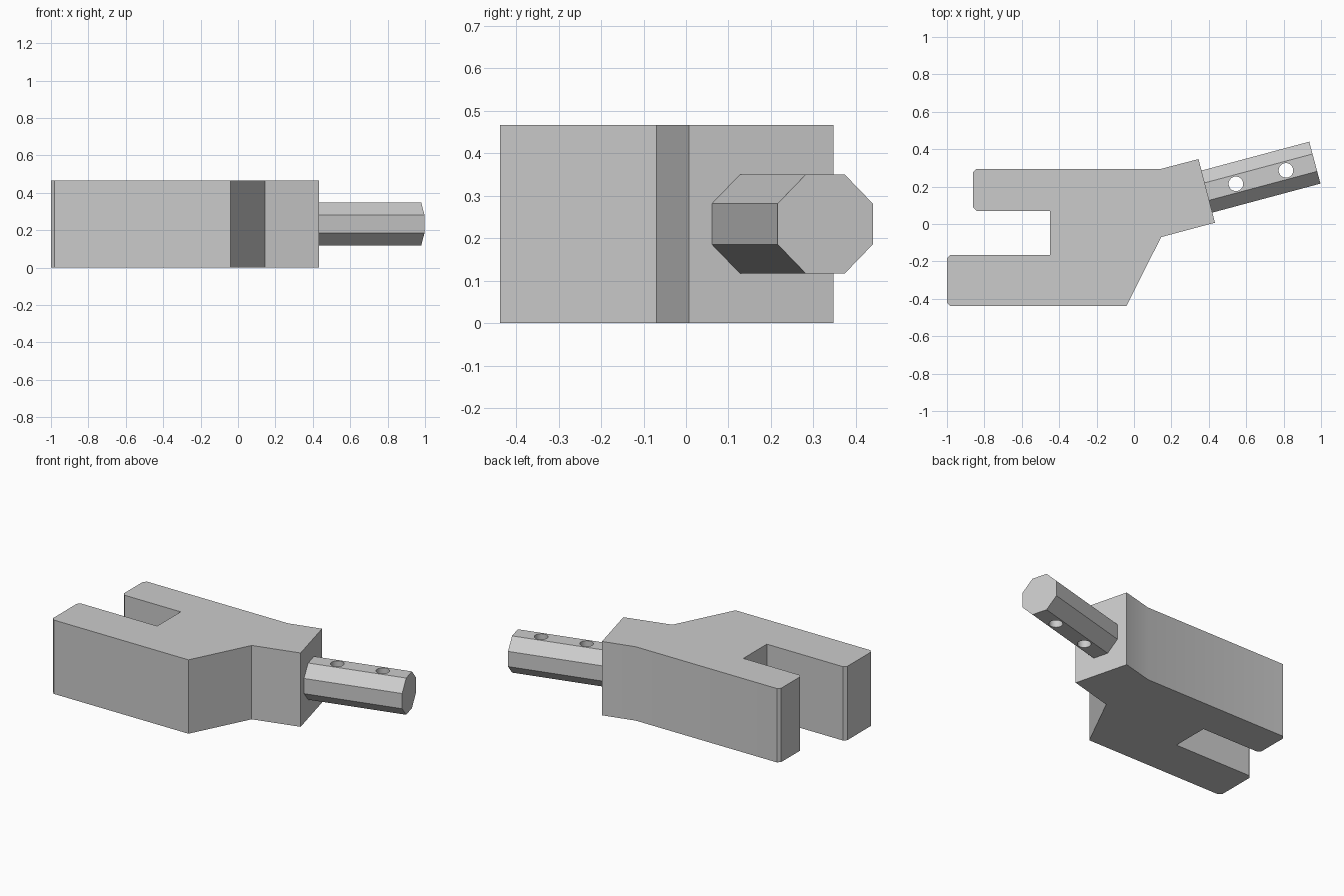
import bpy, bmesh, math
from mathutils import Matrix, Vector

cube = bpy.data.objects.get("Cube")
if cube:
    bpy.data.objects.remove(cube, do_unlink=True)

grey = bpy.data.materials.new("plain grey")
grey.use_nodes = True
colour = (0.6, 0.6, 0.6, 1)
grey.diffuse_color = colour
grey.node_tree.nodes["Principled BSDF"].inputs["Base Color"].default_value = colour


def prism(name, outline, depth, matrix=Matrix()):
    """Extrude a flat outline along its local z, then place it."""
    bm = bmesh.new()
    face = bm.faces.new([bm.verts.new((x, y, 0)) for x, y in outline])
    grown = bmesh.ops.extrude_face_region(bm, geom=[face])["geom"]
    tops = [v for v in grown if isinstance(v, bmesh.types.BMVert)]
    bmesh.ops.translate(bm, verts=tops, vec=(0, 0, depth))
    bm.transform(matrix)
    bmesh.ops.recalc_face_normals(bm, faces=bm.faces)
    mesh = bpy.data.meshes.new(name)
    bm.to_mesh(mesh)
    bm.free()
    mesh.materials.append(grey)
    obj = bpy.data.objects.new(name, mesh)
    bpy.context.collection.objects.link(obj)
    return obj


def activate(obj):
    bpy.ops.object.select_all(action="DESELECT")
    obj.select_set(True)
    bpy.context.view_layer.objects.active = obj


def arm_tip(x, low, high, c=0.018):
    """Bevelled end of a fork arm, listed from high to low y."""
    return [(x + c, high), (x, high - c), (x, low + c), (x + c, low)]


# Forked body with an angled neck
height = 0.467
body = prism("forked_body", [
    (-0.04, -0.438), (0.145, -0.07), (0.433, 0.007), (0.345, 0.347), (0.145, 0.295),
    *arm_tip(-0.86, 0.07, 0.295),
    (-0.45, 0.07), (-0.45, -0.165),
    *arm_tip(-1.0, -0.438, -0.165),
], height)

# Octagonal shaft running square out of the neck
end = Vector((0.967, 0.328, height / 2))
turn = Matrix.Rotation(math.radians(15), 4, "Z")
along = turn @ Vector((1, 0, 0))
length = 0.62
radius = 0.116 / math.cos(math.pi / 8)
octagon = [(radius * math.cos(a), radius * math.sin(a))
           for a in (math.pi * (2 * i + 1) / 8 for i in range(8))]
place = Matrix.Translation(end - along * length) @ turn @ Matrix.Rotation(math.pi / 2, 4, "Y")
shaft = prism("octagonal_shaft", octagon, length, place)

# Two pin holes through the shaft
circle = [(0.039 * math.cos(math.tau * i / 32), 0.039 * math.sin(math.tau * i / 32))
          for i in range(32)]
activate(shaft)
for inset in (0.16, 0.437):
    spot = end - along * inset
    cutter = prism("hole_cutter", circle, height, Matrix.Translation((spot.x, spot.y, 0)))
    cutter.hide_render = True
    mod = shaft.modifiers.new("hole", "BOOLEAN")
    mod.operation = "DIFFERENCE"
    mod.solver = "EXACT"
    mod.object = cutter
    activate(shaft)
    bpy.ops.object.modifier_apply(modifier=mod.name)
    bpy.data.objects.remove(cutter, do_unlink=True)

for obj in (body, shaft):
    activate(obj)
    bpy.ops.object.shade_smooth_by_angle(angle=math.radians(30))
